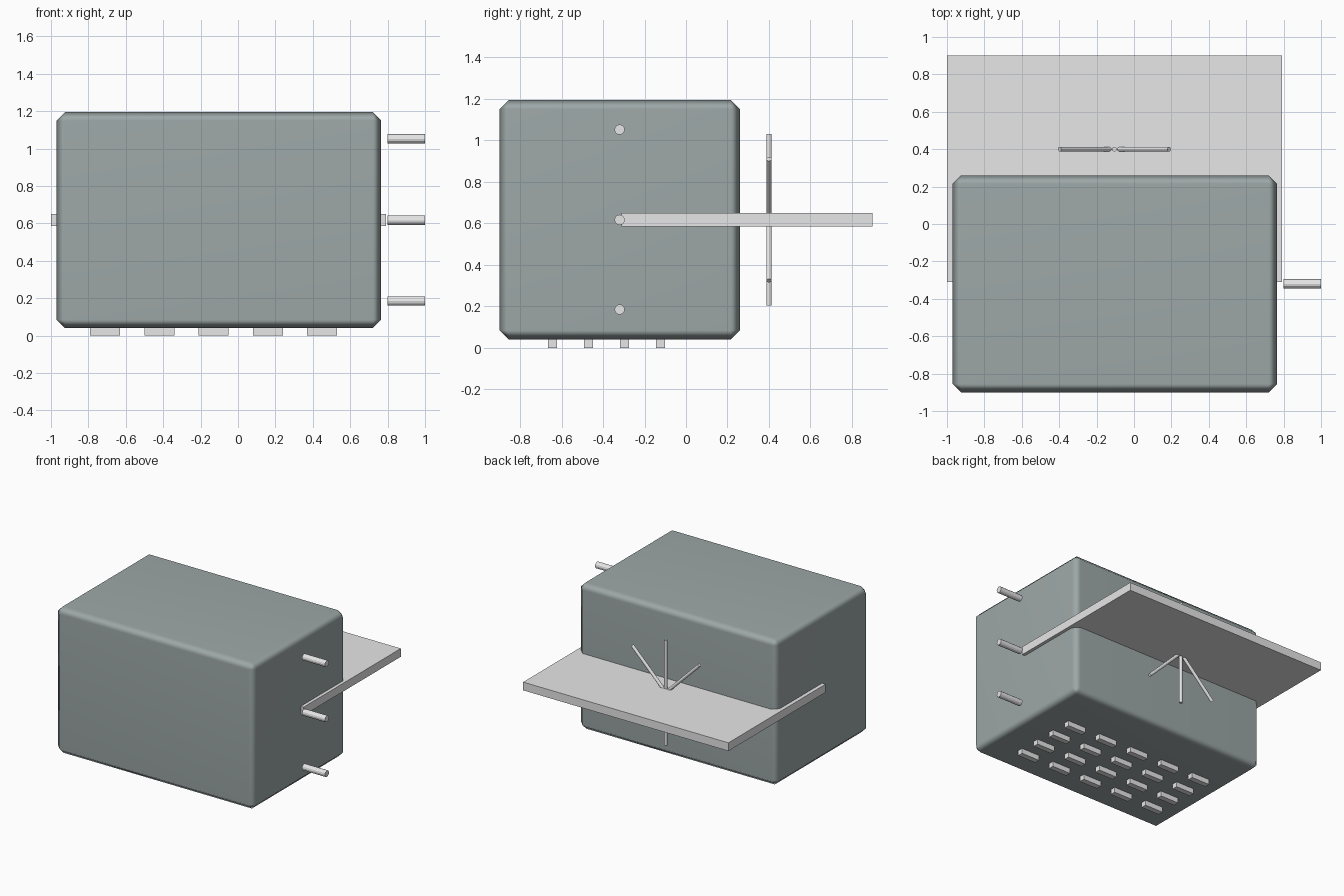
import bpy, math
from mathutils import Vector

if "Cube" in bpy.data.objects:
    bpy.data.objects.remove(bpy.data.objects["Cube"])


def material(name, rgb):
    m = bpy.data.materials.new(name)
    m.diffuse_color = (*rgb, 1)
    m.use_nodes = True
    m.node_tree.nodes["Principled BSDF"].inputs["Base Color"].default_value = m.diffuse_color
    return m


HOUSING = material("slate grey", (0.34, 0.39, 0.39))
METAL = material("light grey", (0.8, 0.8, 0.8))


def box(name, lo, hi, mat):
    lo, hi = Vector(lo), Vector(hi)
    bpy.ops.mesh.primitive_cube_add(size=1, location=(lo + hi) / 2)
    ob = bpy.context.object
    ob.name = name
    ob.scale = hi - lo
    bpy.ops.object.transform_apply(location=False, rotation=False, scale=True)
    ob.data.materials.append(mat)
    return ob


def rod(name, a, b, radius, sides=12):
    a, b = Vector(a), Vector(b)
    bpy.ops.mesh.primitive_cylinder_add(vertices=sides, radius=radius,
                                        depth=(b - a).length, location=(a + b) / 2)
    ob = bpy.context.object
    ob.name = name
    ob.rotation_euler = (b - a).to_track_quat('Z', 'Y').to_euler()
    ob.data.materials.append(METAL)
    return ob


# Main housing with softened chamfered edges
body = box("housing", (-0.97, -0.90, 0.04), (0.765, 0.26, 1.195), HOUSING)
bevel = body.modifiers.new("bevel", 'BEVEL')
bevel.width = 0.045
bevel.segments = 1
bpy.context.view_layer.objects.active = body
bpy.ops.object.shade_smooth()
body.modifiers.new("weighted_normals", 'WEIGHTED_NORMAL')

# Shelf running through the housing and out of the back
box("shelf", (-1.0, -0.31, 0.585), (0.79, 0.90, 0.65), METAL)

# Three pins beside the right wall
for i, z in enumerate((0.185, 0.617, 1.052)):
    rod(f"side_pin_{i + 1}", (0.80, -0.32, z), (1.0, -0.32, z), 0.025)

# Star of six thin rods above and below the shelf
hub = Vector((-0.105, 0.40, 0.617))
for i, deg in enumerate((45, 90, 135, 225, 270, 315)):
    a = math.radians(deg)
    tip = hub + 0.414 * Vector((math.cos(a), 0, math.sin(a)))
    rod(f"star_rod_{i + 1}", hub, tip, 0.0125)

# Grid of small feet under the base
for c in range(5):
    for r in range(4):
        x, y = -0.71 + 0.29 * c, -0.643 + 0.1735 * r
        box(f"foot_{c + 1}_{r + 1}", (x - 0.08, y - 0.022, 0),
            (x + 0.08, y + 0.022, 0.07), METAL)
